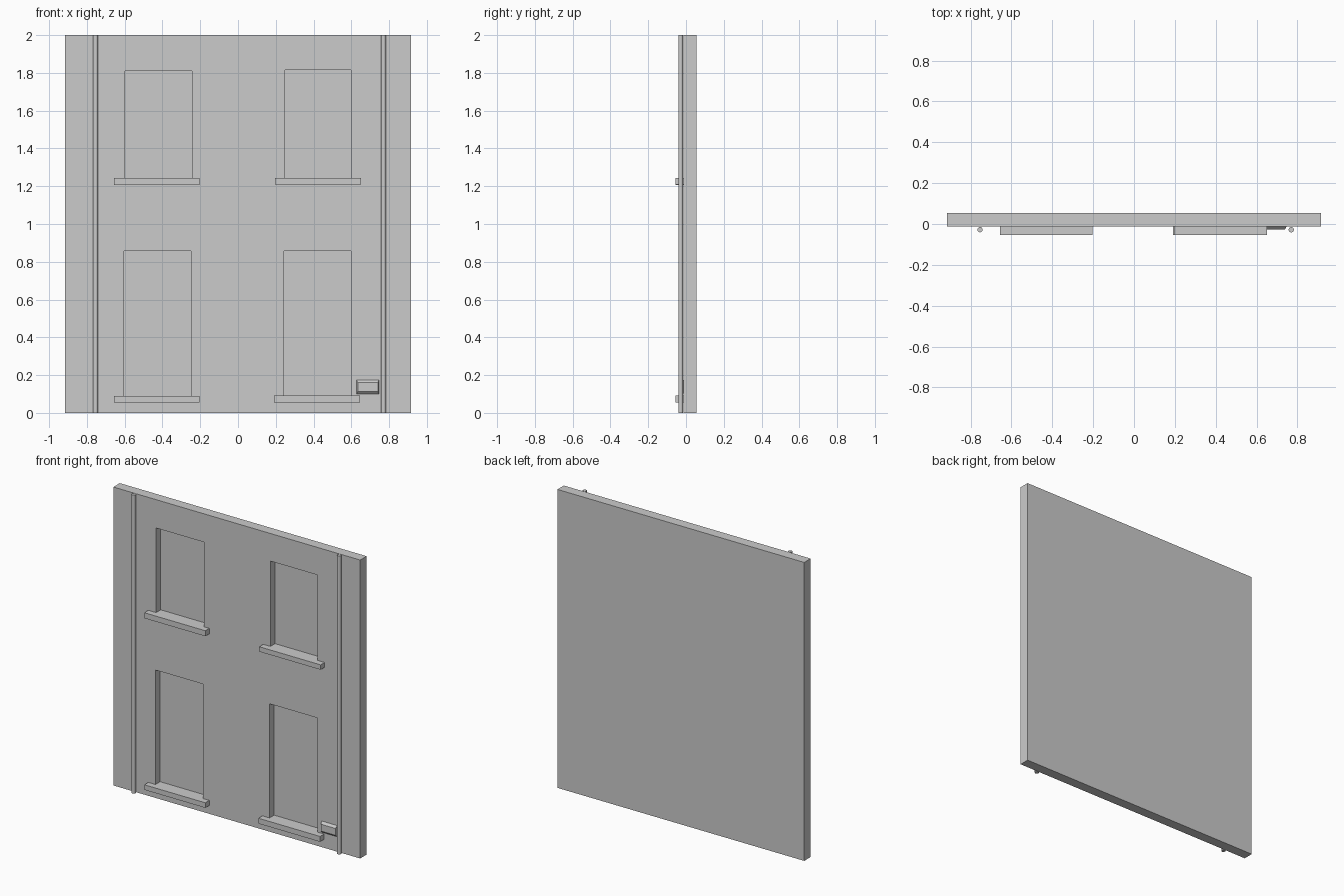
import bpy
import bmesh

old = bpy.data.objects.get("Cube")
if old:
    bpy.data.objects.remove(old, do_unlink=True)

grey = bpy.data.materials.new("plain grey")
grey.use_nodes = True
grey.diffuse_color = (0.6, 0.6, 0.6, 1)
grey.node_tree.nodes["Principled BSDF"].inputs["Base Color"].default_value = (0.6, 0.6, 0.6, 1)

FRONT, BACK, RECESS, SILL = -0.013, 0.055, 0.036, -0.055


def add_object(name, bm):
    mesh = bpy.data.meshes.new(name)
    bm.to_mesh(mesh)
    bm.free()
    mesh.materials.append(grey)
    obj = bpy.data.objects.new(name, mesh)
    bpy.context.collection.objects.link(obj)
    return obj


def box(name, x, y, z):
    """Box from its (low, high) limits on each axis."""
    bm = bmesh.new()
    bmesh.ops.create_cube(bm, size=1)
    for v in bm.verts:
        v.co = [lim[0] if c < 0 else lim[1] for c, lim in zip(v.co, (x, y, z))]
    return add_object(name, bm)


# Wall panel
wall = box("wall", (-0.915, 0.915), (FRONT, BACK), (0, 2))

# Window recesses and their sills: window x limits, sill x limits, sill z, window top
windows = {
    "upper_right": ((-0.598, -0.243), (-0.656, -0.204), (1.206, 1.243), 1.81),
    "upper_left": ((0.249, 0.598), (0.196, 0.651), (1.21, 1.243), 1.815),
    "lower_right": ((-0.603, -0.249), (-0.656, -0.204), (0.056, 0.09), 0.857),
    "lower_left": ((0.243, 0.598), (0.19, 0.647), (0.056, 0.092), 0.857),
}
for place, (opening, ledge, sill_z, top) in windows.items():
    cutter = box("window_cutter", opening, (-0.2, RECESS), (sill_z[1], top))
    cutter.hide_render = True
    cut = wall.modifiers.new("window", 'BOOLEAN')
    cut.operation = 'DIFFERENCE'
    cut.solver = 'EXACT'
    cut.object = cutter
    bpy.context.view_layer.objects.active = wall
    bpy.ops.object.modifier_apply(modifier=cut.name)
    bpy.data.objects.remove(cutter, do_unlink=True)
    box(place + "_sill", ledge, (SILL, FRONT), sill_z)

# Drainpipes
for side, x in (("right", -0.754), ("left", 0.77)):
    bpy.ops.mesh.primitive_cylinder_add(vertices=16, radius=0.013, depth=2,
                                        location=(x, -0.028, 1))
    pipe = bpy.context.object
    pipe.name = side + "_drainpipe"
    pipe.data.materials.append(grey)
    bpy.ops.object.shade_smooth_by_angle()

# Small vent cover with sloped edges
bm = bmesh.new()
outer = [(0.628, 0.1), (0.746, 0.1), (0.746, 0.175), (0.628, 0.175)]
inner = [(0.634, 0.114), (0.74, 0.114), (0.74, 0.16), (0.634, 0.16)]
back = [bm.verts.new((x, FRONT, z)) for x, z in outer]
front = [bm.verts.new((x, FRONT - 0.014, z)) for x, z in inner]
bm.faces.new(front)
bm.faces.new(back[::-1])
for i in range(4):
    j = (i + 1) % 4
    bm.faces.new((back[i], back[j], front[j], front[i]))
bmesh.ops.recalc_face_normals(bm, faces=bm.faces)
add_object("vent_cover", bm)
